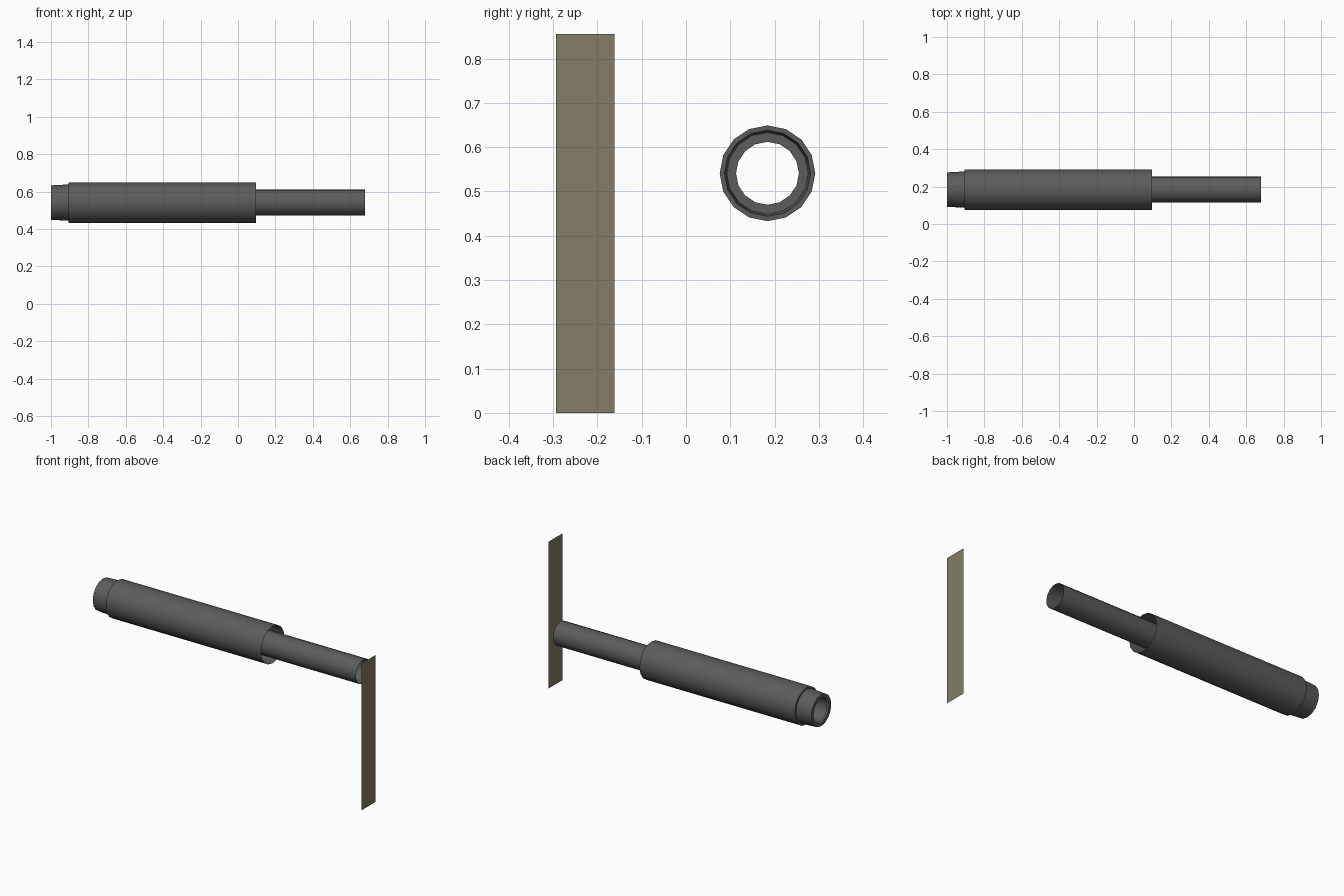
import bpy, bmesh, math

if "Cube" in bpy.data.objects:
    bpy.data.objects.remove(bpy.data.objects["Cube"])

CY, CZ, SIDES = 0.184, 0.541, 16


def material(name, rgb):
    m = bpy.data.materials.new(name)
    m.diffuse_color = (*rgb, 1)
    m.use_nodes = True
    m.node_tree.nodes["Principled BSDF"].inputs["Base Color"].default_value = m.diffuse_color
    return m


GUNMETAL = material("dark grey metal", (0.107, 0.107, 0.107))
TAN = material("olive tan", (0.23, 0.20, 0.132))


def finish(bm, name, mat):
    me = bpy.data.meshes.new(name)
    bm.to_mesh(me)
    bm.free()
    me.materials.append(mat)
    ob = bpy.data.objects.new(name, me)
    bpy.context.collection.objects.link(ob)
    return ob


def lathe(name, profile, mat, turn=0.0):
    """Open thin shell turned around the x axis; profile = (x, radius) points."""
    bm = bmesh.new()
    rings = []
    for x, r in profile:
        rings.append([bm.verts.new((x, CY + r * math.sin(a), CZ + r * math.cos(a)))
                      for a in (turn + math.tau * i / SIDES for i in range(SIDES))])
    for a, b in zip(rings, rings[1:]):
        for i in range(SIDES):
            j = (i + 1) % SIDES
            bm.faces.new((a[i], a[j], b[j], b[i]))
    ob = finish(bm, name, mat)
    bpy.ops.object.select_all(action='DESELECT')
    ob.select_set(True)
    bpy.context.view_layer.objects.active = ob
    bpy.ops.object.shade_smooth_by_angle(angle=math.radians(40))
    return ob


# outer sleeve: end rim, tapered cap, shoulder, long body open at the right
lathe("outer_sleeve", [(0.095, 0.108), (-0.905, 0.108), (-0.905, 0.097),
                       (-1.0, 0.092), (-1.0, 0.071)][::-1], GUNMETAL)
# thin inner tube sliding out of the sleeve
lathe("inner_tube", [(-0.99, 0.0695), (0.68, 0.0695)], GUNMETAL, math.radians(8))

# separate flat upright plate
bm = bmesh.new()
bm.faces.new([bm.verts.new((1.0, y, z)) for y, z in
              ((-0.293, 0), (-0.162, 0), (-0.162, 0.855), (-0.293, 0.855))])
finish(bm, "flat_plate", TAN)
